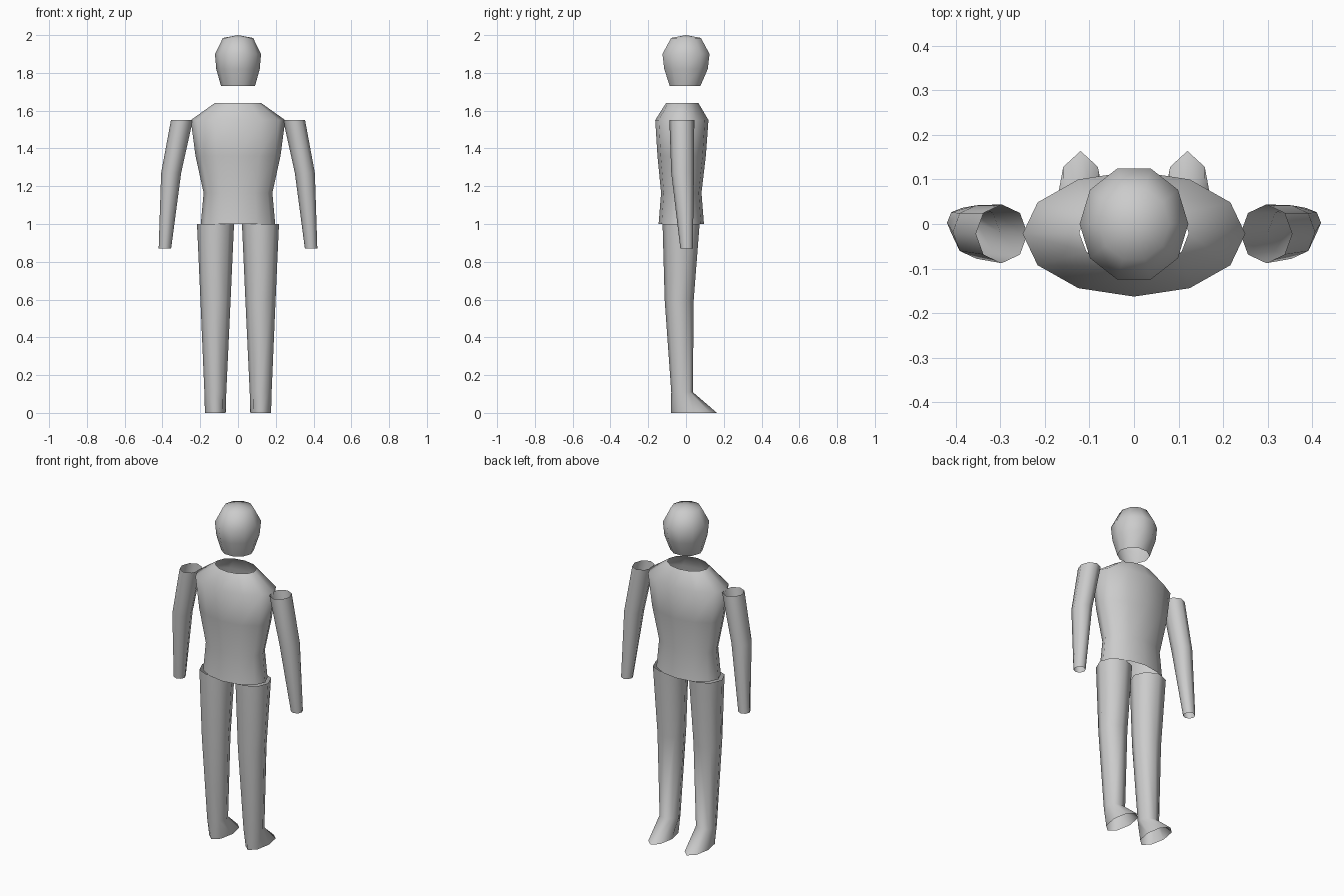
import bpy
import bmesh
from math import cos, sin, pi

cube = bpy.data.objects.get("Cube")
if cube:
    bpy.data.objects.remove(cube, do_unlink=True)

grey = bpy.data.materials.new("plain grey")
grey.use_nodes = True
grey.diffuse_color = (0.6, 0.6, 0.6, 1)
bsdf = next(n for n in grey.node_tree.nodes if n.type == 'BSDF_PRINCIPLED')
bsdf.inputs["Base Color"].default_value = grey.diffuse_color


def loft(name, sides, rings, side=1, dome=None):
    """Open tube through elliptical rings (z, x, y, x radius, y radius), listed bottom to top."""
    bm = bmesh.new()
    loops = []
    for z, x, y, rx, ry in rings:
        angles = [2 * pi * i / sides for i in range(sides)]
        loops.append([bm.verts.new((side * (x + rx * cos(a)), y + ry * sin(a), z))
                      for a in angles])
    for low, high in zip(loops, loops[1:]):
        for i in range(sides):
            j = (i + 1) % sides
            bm.faces.new((low[i], low[j], high[j], high[i]))
    if dome:
        tip = bm.verts.new((0, rings[-1][2], dome))
        for i in range(sides):
            bm.faces.new((loops[-1][i], loops[-1][(i + 1) % sides], tip))
    if side < 0:
        bmesh.ops.reverse_faces(bm, faces=bm.faces[:])
    for face in bm.faces:
        face.smooth = True
    mesh = bpy.data.meshes.new(name)
    bm.to_mesh(mesh)
    bm.free()
    mesh.materials.append(grey)
    obj = bpy.data.objects.new(name, mesh)
    bpy.context.collection.objects.link(obj)
    return obj


# Head: floating, with a shallow domed crown
loft("head", 10, [
    (1.73, 0, -0.005, 0.09, 0.085),
    (1.82, 0, 0, 0.115, 0.121),
    (1.90, 0, 0, 0.122, 0.131),
    (1.985, 0, 0, 0.08, 0.083),
], dome=2.0)

# Torso: open at neck and hips
loft("torso", 12, [
    (1.0, 0, -0.025, 0.197, 0.12),
    (1.165, 0, -0.025, 0.182, 0.107),
    (1.36, 0, -0.023, 0.225, 0.128),
    (1.55, 0, -0.022, 0.25, 0.141),
    (1.64, 0, -0.02, 0.123, 0.086),
])

# Limbs: open tubes, mirrored left and right
for label, side in (("left", 1), ("right", -1)):
    loft(label + "_arm", 8, [
        (0.87, 0.387, 0.003, 0.033, 0.033),
        (1.27, 0.354, -0.018, 0.053, 0.06),
        (1.55, 0.297, -0.022, 0.058, 0.066),
    ], side)
    # The lowest ring is stretched backwards to form the foot
    loft(label + "_leg", 8, [
        (0.0, 0.12, 0.042, 0.055, 0.122),
        (0.11, 0.12, -0.021, 0.058, 0.057),
        (0.60, 0.119, -0.036, 0.08, 0.077),
        (1.0, 0.119, -0.026, 0.098, 0.098),
    ], side)
